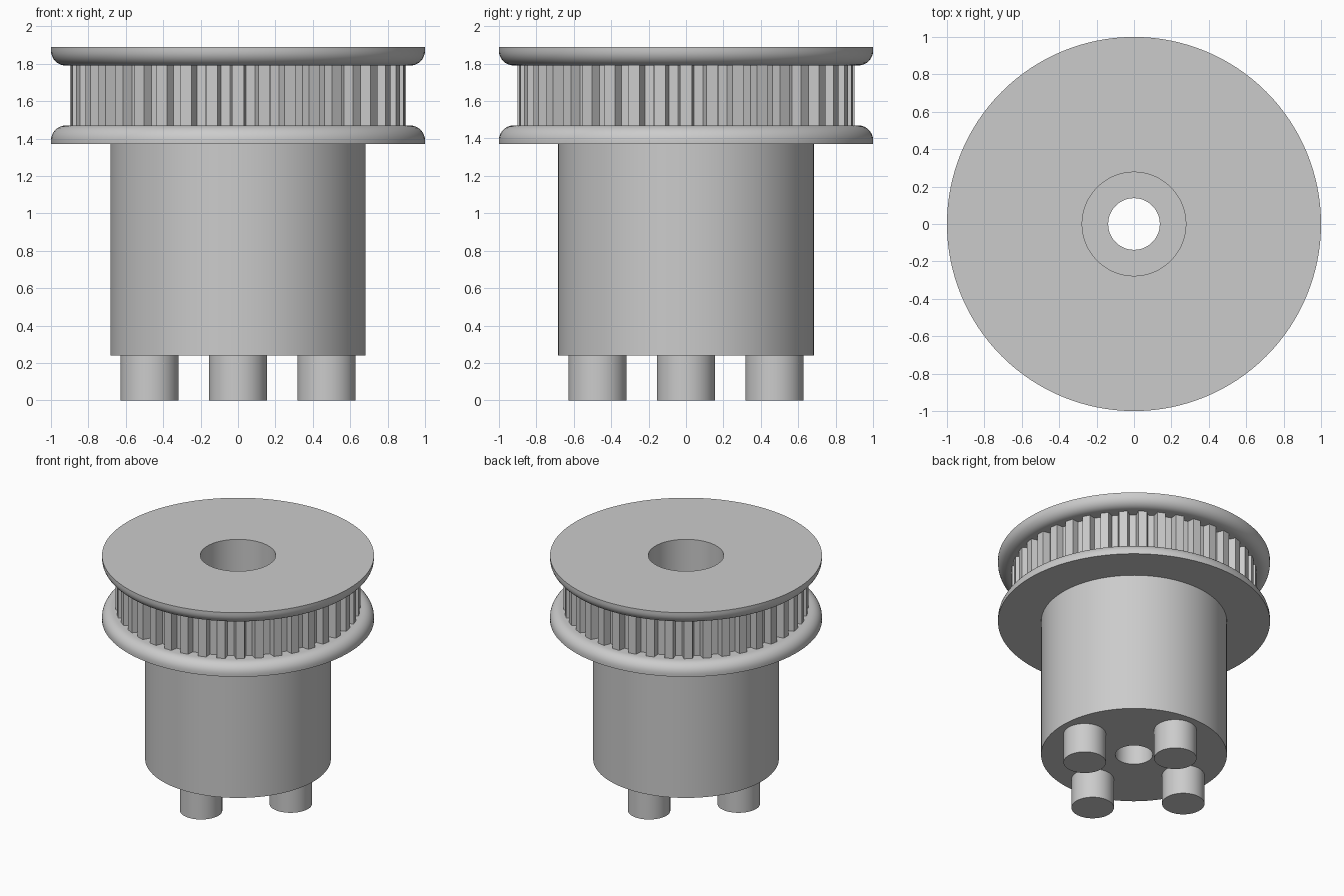
import bpy
import bmesh
from math import cos, sin, pi, radians

cube = bpy.data.objects.get("Cube")
if cube:
    bpy.data.objects.remove(cube, do_unlink=True)

grey = bpy.data.materials.new("plain grey")
grey.use_nodes = True
grey.diffuse_color = (0.6, 0.6, 0.6, 1)
grey.node_tree.nodes["Principled BSDF"].inputs["Base Color"].default_value = (0.6, 0.6, 0.6, 1)

SEGMENTS = 128
TEETH = 40
PITCH = 2 * pi / TEETH
TIP, ROOT = 0.9, 0.845
BAND_LOW, BAND_HIGH = 1.47, 1.79
BORE, RECESS = 0.138, 0.277


def finish(bm, name, smooth=True):
    mesh = bpy.data.meshes.new(name)
    bm.to_mesh(mesh)
    bm.free()
    mesh.materials.append(grey)
    obj = bpy.data.objects.new(name, mesh)
    bpy.context.collection.objects.link(obj)
    if smooth:
        bpy.ops.object.select_all(action='DESELECT')
        obj.select_set(True)
        bpy.context.view_layer.objects.active = obj
        bpy.ops.object.shade_smooth_by_angle(angle=radians(30))
    return obj


def skin(bm, loops):
    """Join neighbouring closed loops of points with quads."""
    rings = [[bm.verts.new(p) for p in loop] for loop in loops]
    for low, high in zip(rings, rings[1:]):
        for i in range(len(low)):
            j = (i + 1) % len(low)
            bm.faces.new((low[i], low[j], high[j], high[i]))


def lathe(name, profile):
    angles = [2 * pi * i / SEGMENTS for i in range(SEGMENTS)]
    bm = bmesh.new()
    skin(bm, [[(r * cos(a), r * sin(a), z) for a in angles] for r, z in profile])
    return finish(bm, name)


# Hub with two rounded flanges, a through bore and a wide recess on top
round_edge = [(0.92 + 0.08 * sin(t * pi / 16), 0.08 * (1 - cos(t * pi / 16))) for t in range(9)]
upper_flange = [(r, BAND_HIGH + h) for r, h in round_edge]
lower_flange = [(r, BAND_LOW - h) for r, h in reversed(round_edge)]
lathe("flanged_hub",
      [(ROOT - 0.01, BAND_HIGH)] + upper_flange
      + [(1, 1.89), (RECESS, 1.89), (RECESS, 0.8), (BORE, 0.8),
         (BORE, 0.24), (0.683, 0.24), (0.683, 1.37), (1, 1.37)]
      + lower_flange + [(ROOT - 0.01, BAND_LOW)])

# Toothed belt band between the flanges
outline = []
for k in range(TEETH):
    for offset, r in ((-0.32, ROOT), (-0.22, TIP), (0.22, TIP), (0.32, ROOT)):
        a = (k + offset) * PITCH
        outline.append((r * cos(a), r * sin(a)))
band = bmesh.new()
skin(band, [[(x, y, z) for x, y in outline] for z in (BAND_LOW, BAND_HIGH)])
finish(band, "toothed_band", smooth=False)

# Four drive pegs under the hub
for k, side in enumerate(("left", "back", "right", "front")):
    bm = bmesh.new()
    bmesh.ops.create_cone(bm, cap_ends=True, segments=64, radius1=0.156, radius2=0.156, depth=0.25)
    bmesh.ops.translate(bm, verts=bm.verts,
                        vec=(0.473 * cos(k * pi / 2), 0.473 * sin(k * pi / 2), 0.125))
    finish(bm, side + "_peg")
